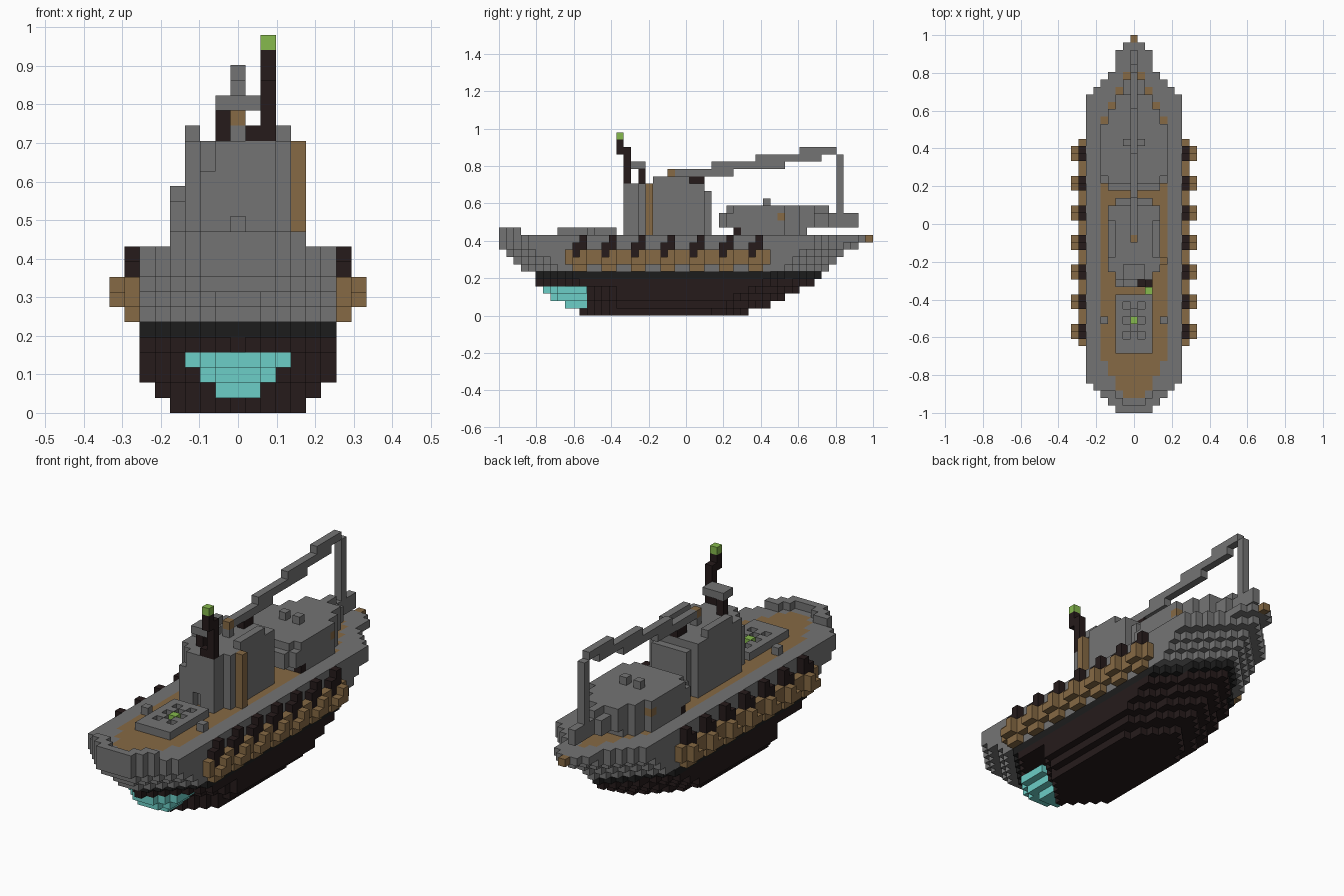
import bpy, bmesh
from mathutils import Vector

if "Cube" in bpy.data.objects:
    bpy.data.objects.remove(bpy.data.objects["Cube"])

V = 2 / 51  # cell size


def material(name, r, g, b):
    m = bpy.data.materials.new(name)
    m.use_nodes = True
    m.diffuse_color = (r, g, b, 1)
    m.node_tree.nodes["Principled BSDF"].inputs["Base Color"].default_value = (r, g, b, 1)
    return m


GREY = material("steel grey", .175, .175, .175)
WOOD = material("deck brown", .24, .143, .058)
DARK = material("dark hull", .019, .011, .011)
CHARCOAL = material("charcoal", .012, .012, .012)
TEAL = material("teal", .15, .62, .57)
GREEN = material("lamp green", .24, .49, .075)


def box(x0, x1, y0, y1, z0, z1):
    """Set of cells; all limits are inclusive."""
    return {(x, y, z) for x in range(x0, x1 + 1)
            for y in range(y0, y1 + 1) for z in range(z0, z1 + 1)}


def mirror(cells):
    return cells | {(-x, y, z) for x, y, z in cells}


def build(name, cells, *mats, rule=lambda z: 0):
    """Mesh the outer skin of a set of cells."""
    bm = bmesh.new()
    verts = {}

    def vert(p):
        key = tuple(p)
        if key not in verts:
            verts[key] = bm.verts.new((p[0] * V, p[1] * V - 1, p[2] * V))
        return verts[key]

    for c in sorted(cells):
        centre = Vector((c[0], c[1] + .5, c[2] + .5))
        for axis in range(3):
            for s in (-1, 1):
                n = Vector((0, 0, 0))
                n[axis] = s
                if tuple(int(a + b) for a, b in zip(c, n)) in cells:
                    continue
                u = Vector((0, 0, 0))
                u[(axis + 1) % 3] = 1
                w = n.cross(u)
                corners = [centre + (n + u * a + w * b) / 2
                           for a, b in ((-1, -1), (1, -1), (1, 1), (-1, 1))]
                f = bm.faces.new([vert(p) for p in corners])
                f.material_index = rule(c[2])
    me = bpy.data.meshes.new(name)
    bm.to_mesh(me)
    bm.free()
    for m in mats:
        me.materials.append(m)
    ob = bpy.data.objects.new(name, me)
    bpy.context.collection.objects.link(ob)
    return ob


# Hull: one (bow, stern, half width, bow tip half width) per layer, keel first
layers = [(11, 34, 4, 0), (11, 37, 5, 0), (10, 39, 6, 0), (10, 41, 6, 0), (5, 43, 6, 0),
          (5, 44, 6, 1), (3, 45, 6, 1), (2, 46, 6, 1), (1, 47, 6, 2), (0, 49, 6, 2),
          (0, 50, 6, 2)]
top_taper = [1, 2, 2, 2, 3, 4, 5]
hull = set()
for z, (bow, stern, width, tip) in enumerate(layers):
    for y in range(bow, stern):
        back = stern - 1 - y
        if z == 10:
            aft = top_taper[back] if back < len(top_taper) else width
        elif z > 5:
            aft = back
        else:
            aft = (4 * back + 3) // 5
        w = min(width, tip + y - bow, aft)
        hull |= box(-w, w, y, y, z, z)

# Deck planks set into the top layer
deck = set()
for y in range(2, 47):
    w = min(4, (y + 1) // 2, (47 - y) // 2)
    deck |= box(-w, w, y, y, 10, 10)
pad_base = box(-2, 2, 8, 15, 10, 10)
build("hull", hull - deck, DARK, CHARCOAL, GREY,
      rule=lambda z: 0 if z < 5 else 1 if z == 5 else 2)
build("deck", deck - pad_base, WOOD)
build("landing_pad_base", pad_base, GREY)
build("stern_fittings", mirror(box(2, 2, 48, 48, 10, 10)) | box(0, 0, 50, 50, 10, 10), WOOD)

# Bow bulwark and bulbous bow
build("bow_bulwark", mirror(box(-2, 2, 0, 0, 11, 11) | box(2, 3, 1, 1, 11, 11)
                            | box(3, 4, 2, 2, 11, 11)), GREY)
bulb = set()
for z, start, end, w in ((3, 6, 11, 3), (2, 7, 11, 2), (1, 9, 11, 1)):
    for y in range(start, end + 1):
        h = min(w, y - start + 1)
        bulb |= box(-h, h, y, y, z, z)
build("bow_bulb", bulb - hull, TEAL)

# Fenders: a tyre hung on a post, seven on each side
tyres, posts = set(), set()
for y in range(9, 37, 4):
    tyres |= box(7, 7, y, y + 3, 7, 7) | box(7, 7, y + 1, y + 2, 6, 6)
    tyres |= box(7, 7, y, y, 8, 8) | box(7, 7, y + 3, y + 3, 8, 8)
    tyres |= box(8, 8, y + 1, y + 2, 7, 7) | box(8, 8, y + 2, y + 2, 8, 8)
    posts |= box(7, 7, y + 1, y + 2, 8, 9) | box(7, 7, y + 2, y + 2, 10, 10)
build("fender_tyres", mirror(tyres), WOOD)
build("fender_posts", mirror(posts), DARK)

# Landing pad with pits and a centre lamp, lockers beside it
pits = mirror({(1, y, 11) for y in (10, 12, 14)} | {(0, y, 11) for y in (11, 13)})
lamp = box(0, 0, 12, 12, 11, 11)
build("landing_pad", box(-2, 2, 8, 15, 11, 11) - pits - lamp, GREY)
build("pad_lamp", lamp, GREEN)
build("deck_lockers", mirror(box(4, 4, 12, 12, 11, 11)), GREY)

# Cabin with rounded ends, a doorway and a side parapet
cabin = set()
for y in range(17, 29):
    w = min(3, y - 16, 30 - y)
    cabin |= box(-w, w, y, y, 11, 16 if y == 28 else 17)
cabin |= mirror(box(2, 2, 17, 17, 11, 15))
cabin |= mirror(box(3, 3, 21, 25, 18, 18)) | box(0, 0, 23, 23, 18, 18)
build("cabin", cabin - box(0, 0, 17, 17, 11, 12), GREY)
build("cabin_side_pillar", box(4, 4, 20, 20, 11, 17), WOOD)

# Lookout bar and exhaust pole on the cabin roof
build("lookout_leg", box(-1, -1, 19, 19, 18, 19), DARK)
build("lookout_bar", box(-1, 1, 18, 19, 20, 20), GREY)
build("exhaust_pole", box(2, 2, 17, 17, 18, 22) | box(2, 2, 16, 16, 22, 23)
      | box(1, 1, 17, 17, 18, 18), DARK)
build("exhaust_bracket", box(2, 2, 17, 17, 16, 17), GREY)
build("exhaust_lamp", box(2, 2, 16, 16, 24, 24), GREEN)

# Stern deckhouse, tapering to a narrow tail
house = set()
for z, start, end in ((11, 32, 41), (12, 30, 48), (13, 30, 48), (14, 31, 42)):
    for y in range(start, end + 1):
        w = min(4, 3 + y - start, max(0, (46 - y) // 2))
        house |= box(-w, w, y, y, z, z)
house |= box(0, 0, 43, 44, 14, 14)
porthole = mirror({(4, 38, 13)})
build("deckhouse", house - porthole, GREY)
build("deckhouse_portholes", porthole, WOOD)
build("deckhouse_vents", mirror(box(1, 1, 36, 36, 15, 15)), GREY)
build("deckhouse_supports", mirror(box(3, 4, 32, 32, 11, 11)), DARK)

# Stepped crane boom and its stern mast
boom = (box(0, 0, 24, 31, 19, 19) | box(0, 0, 29, 38, 20, 20)
        | box(0, 0, 35, 43, 21, 21) | box(0, 0, 41, 45, 22, 22))
build("crane_boom", boom, GREY)
build("crane_mast", box(0, 0, 46, 46, 14, 21), GREY)
build("boom_pivot", box(0, 0, 23, 23, 19, 19), WOOD)
build("boom_support", box(0, 0, 26, 27, 18, 18), DARK)
